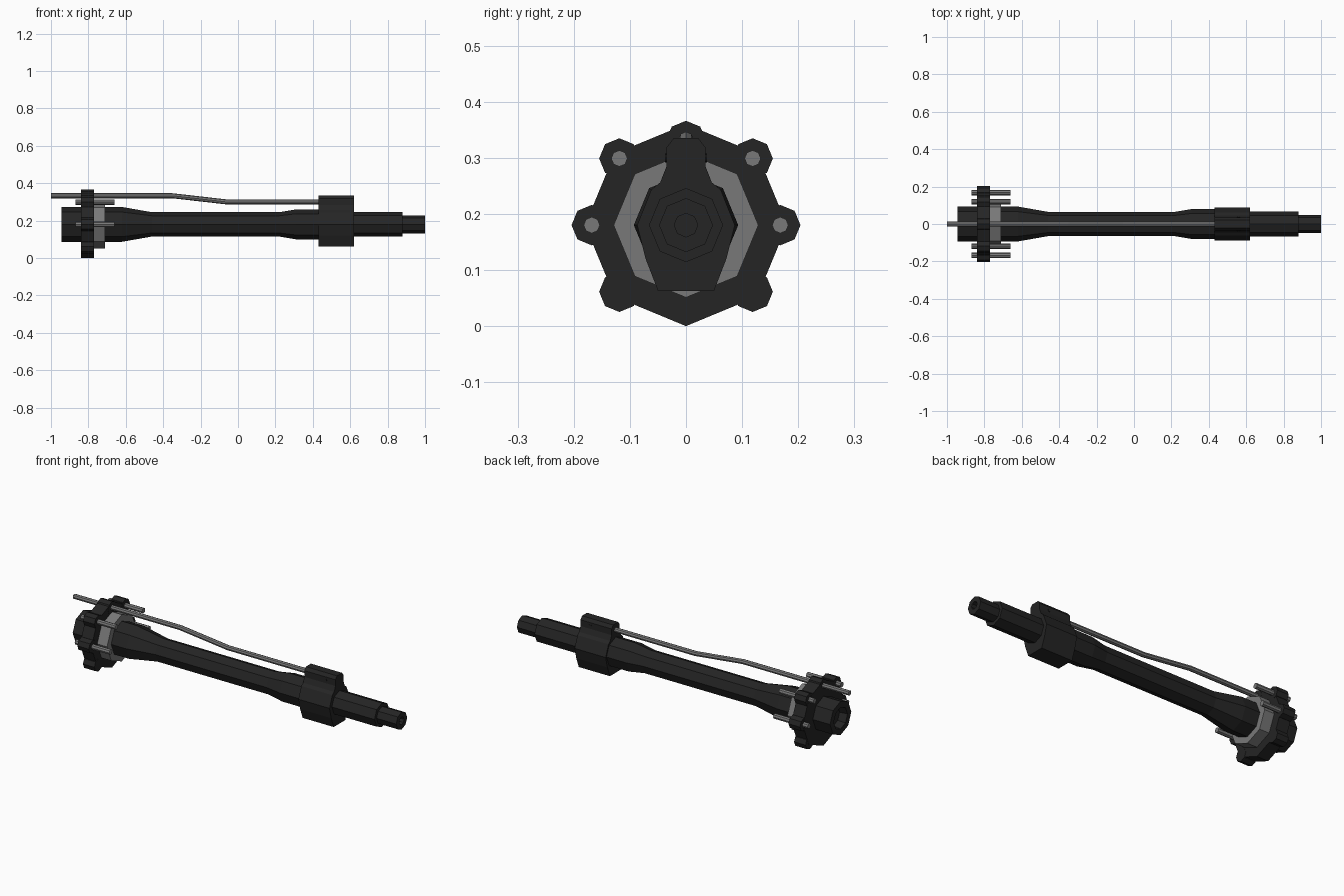
import bpy, bmesh, math
from mathutils import Vector

if "Cube" in bpy.data.objects:
    bpy.data.objects.remove(bpy.data.objects["Cube"])

AXIS = 0.18  # height of the bore line


def material(name, v):
    m = bpy.data.materials.new(name)
    m.diffuse_color = (v, v, v, 1)
    m.use_nodes = True
    m.node_tree.nodes["Principled BSDF"].inputs["Base Color"].default_value = m.diffuse_color
    return m


BLACK = material("black_steel", 0.018)
GREY = material("grey_steel", 0.19)


def finish(name, bm, mat):
    bmesh.ops.recalc_face_normals(bm, faces=bm.faces)
    me = bpy.data.meshes.new(name)
    bm.to_mesh(me)
    bm.free()
    me.materials.append(mat)
    ob = bpy.data.objects.new(name, me)
    bpy.context.collection.objects.link(ob)
    return ob


def lathe(name, profile, mat, y=0, z=AXIS, n=8):
    """Eight-sided solid around an x-parallel line; profile is (x, radius)."""
    bm = bmesh.new()
    rings = [[bm.verts.new((x, y + r * math.cos(2 * math.pi * i / n),
                            z + r * math.sin(2 * math.pi * i / n)))
              for i in range(n)] for x, r in profile]
    for a, b in zip(rings, rings[1:]):
        for i in range(n):
            j = (i + 1) % n
            bm.faces.new((a[i], a[j], b[j], b[i]))
    bm.faces.new(rings[0])
    bm.faces.new(rings[-1])
    return finish(name, bm, mat)


def tube(name, path, r, mat, n=8):
    """Thin tube along a path lying in the y = 0 plane, given as (x, z)."""
    bm = bmesh.new()
    rings = []
    for x, z in path:
        rings.append([bm.verts.new((x, r * math.cos(2 * math.pi * i / n),
                                    z + r * math.sin(2 * math.pi * i / n)))
                      for i in range(n)])
    for a, b in zip(rings, rings[1:]):
        for i in range(n):
            j = (i + 1) % n
            bm.faces.new((a[i], a[j], b[j], b[i]))
    bm.faces.new(rings[0])
    bm.faces.new(rings[-1])
    return finish(name, bm, mat)


def extrude_x(name, outline, x0, x1, mat):
    """Prism from a (y, z) outline."""
    bm = bmesh.new()
    a = [bm.verts.new((x0, y, z)) for y, z in outline]
    b = [bm.verts.new((x1, y, z)) for y, z in outline]
    bm.faces.new(a)
    bm.faces.new(b)
    for i in range(len(a)):
        j = (i + 1) % len(a)
        bm.faces.new((a[i], a[j], b[j], b[i]))
    return finish(name, bm, mat)


# Barrel with stepped muzzle and recessed bore at both ends
lathe("barrel", [(-0.90, 0.03), (-0.90, 0.055), (-0.945, 0.06), (-0.945, 0.093),
                 (-0.62, 0.093), (-0.46, 0.065), (0.22, 0.065), (0.31, 0.08),
                 (0.62, 0.08), (0.62, 0.066), (0.88, 0.066), (0.88, 0.048),
                 (1.0, 0.048), (1.0, 0.021), (0.95, 0.021)], BLACK)

# Collar in front of the flange
lathe("collar", [(-0.78, 0.129), (-0.71, 0.129)], GREY)

# Flange plate with bolt lugs
lathe("flange", [(-0.84, 0.18), (-0.77, 0.18)], BLACK)
for k, angle in enumerate((-45, 0, 45, 90, 135, 180, 225)):
    d = 0.15 if angle == 90 else 0.168
    a = math.radians(angle)
    y, z = d * math.cos(a), AXIS + d * math.sin(a)
    lathe(f"flange_lug_{k}", [(-0.839, 0.036), (-0.769, 0.036)], BLACK, y, z)
    # Studs through the side and upper lugs
    if angle in (0, 45, 135, 180):
        lathe(f"stud_{k}", [(-0.87, 0.0145), (-0.66, 0.0145)], GREY, y, z)

# Bent tube above the barrel
tube("gas_tube", [(-1.0, 0.333), (-0.35, 0.333), (-0.06, 0.30), (0.45, 0.30)], 0.0135, GREY)

# Block clamped on the barrel, holding the tube
half = [(0.05, 0.063), (0.072, 0.12), (0.087, 0.18), (0.062, 0.243), (0.046, 0.256),
        (0.035, 0.284), (0.035, 0.318), (0.022, 0.335)]
extrude_x("gas_block", half + [(-y, z) for y, z in reversed(half)], 0.43, 0.62, BLACK)

# Cross pin through the block
bm = bmesh.new()
bmesh.ops.create_cone(bm, cap_ends=True, segments=8, radius1=0.008, radius2=0.008, depth=0.074)
pin = finish("block_pin", bm, BLACK)
pin.rotation_euler = (math.pi / 2, 0, 0)
pin.location = (0.56, 0, 0.30)
